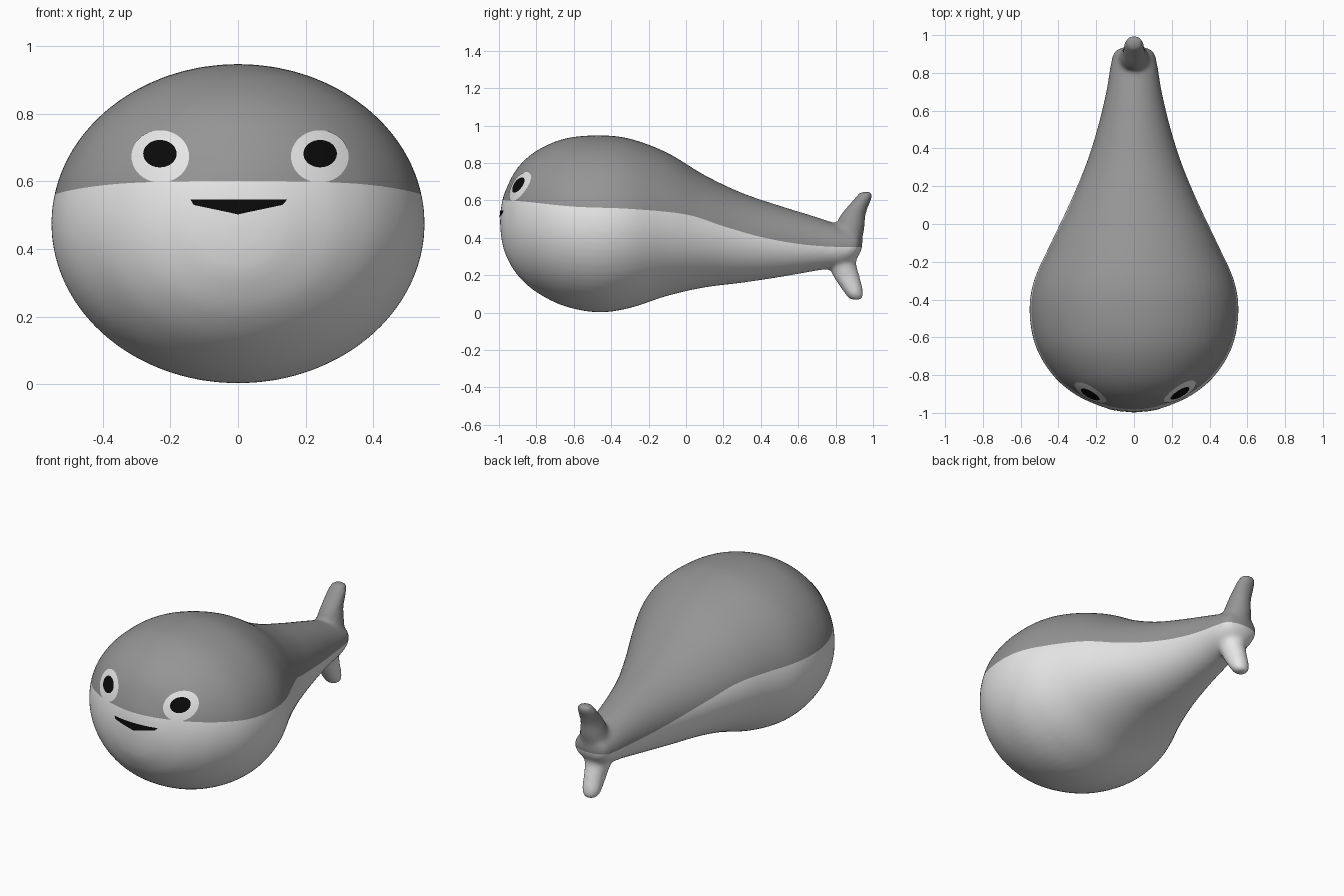
import bpy, bmesh, math
from mathutils import Vector
from mathutils.bvhtree import BVHTree

if "Cube" in bpy.data.objects:
    bpy.data.objects.remove(bpy.data.objects["Cube"], do_unlink=True)


def make_material(name, value):
    mat = bpy.data.materials.new(name)
    mat.use_nodes = True
    color = (value, value, value, 1)
    mat.diffuse_color = color
    mat.node_tree.nodes["Principled BSDF"].inputs["Base Color"].default_value = color
    return mat


grey = make_material("grey back", 0.3)
pale = make_material("pale belly", 0.8)
black = make_material("black", 0.003)


def spline(points, steps):
    """Catmull-Rom curve through tuples of any size."""
    pts = [Vector(p) for p in points]
    out = []
    for i in range(len(pts) - 1):
        a, b, c, d = (pts[min(max(j, 0), len(pts) - 1)] for j in range(i - 1, i + 3))
        for s in range(steps):
            t = s / steps
            out.append(b + 0.5 * t * ((c - a) + t * ((2 * a - 5 * b + 4 * c - d)
                                                     + t * (3 * (b - c) + d - a))))
    return out + [pts[-1]]


def loft(bm, stations, place, sides=64):
    """Skin elliptical rings; a station is (position, high, low, half width)."""
    rings = []
    for pos, high, low, width in spline(stations, 6):
        mid, half = (high + low) / 2, max(abs(high - low) / 2, 0.001)
        width = max(width, 0.001)
        rings.append([bm.verts.new(place(pos, width * math.cos(a), mid + half * math.sin(a)))
                      for a in (math.tau * k / sides for k in range(sides))])
    for r, s in zip(rings, rings[1:]):
        for k in range(sides):
            n = (k + 1) % sides
            bm.faces.new((r[k], r[n], s[n], s[k]))
    bm.faces.new(rings[0])
    bm.faces.new(rings[-1])


# Body stations: y, top, bottom, half width
body_stations = [
    (-.995, .485, .485, 0), (-.985, .585, .385, .10), (-.96, .665, .30, .19),
    (-.90, .775, .20, .315), (-.80, .865, .11, .43), (-.65, .93, .035, .52),
    (-.47, .948, .002, .553), (-.30, .93, .025, .53), (-.1, .855, .09, .44),
    (.1, .735, .135, .345), (.3, .64, .16, .26), (.5, .572, .19, .195),
    (.7, .51, .225, .147), (.85, .46, .25, .122), (.92, .43, .30, .095),
    (.947, .37, .37, 0)]
# Fluke stations: z, back, front, half width
upper_fluke = [
    (.38, .94, .78, .09), (.46, .955, .80, .075), (.52, .96, .825, .062),
    (.58, .98, .875, .056), (.62, .997, .91, .05), (.642, .995, .93, .035),
    (.65, .968, .968, 0)]
lower_fluke = [
    (.36, .93, .76, .09), (.27, .91, .76, .075), (.20, .927, .785, .062),
    (.13, .945, .83, .056), (.095, .948, .855, .05), (.073, .94, .875, .035),
    (.066, .91, .91, 0)]


def join_smooth(name, parts):
    """Fuse closed lofts into one skin with soft joints."""
    objs = []
    for stations, place in parts:
        bm = bmesh.new()
        loft(bm, stations, place)
        bmesh.ops.recalc_face_normals(bm, faces=bm.faces)
        mesh = bpy.data.meshes.new(name)
        bm.to_mesh(mesh)
        bm.free()
        objs.append(bpy.data.objects.new(name, mesh))
        bpy.context.collection.objects.link(objs[-1])
    main = objs[0]
    for other in objs[1:]:
        union = main.modifiers.new("union", 'BOOLEAN')
        union.operation, union.object = 'UNION', other
    remesh = main.modifiers.new("remesh", 'REMESH')
    remesh.mode, remesh.voxel_size = 'VOXEL', 0.0125
    smooth = main.modifiers.new("smooth", 'SMOOTH')
    smooth.factor, smooth.iterations = 0.5, 10
    graph = bpy.context.evaluated_depsgraph_get()
    mesh = bpy.data.meshes.new_from_object(main.evaluated_get(graph))
    main.modifiers.clear()
    main.data = mesh
    for other in objs[1:]:
        bpy.data.objects.remove(other, do_unlink=True)
    return main


def along_y(p, w, h):
    return (w, p, h)


def along_z(p, w, h):
    return (w, h, p)


body = join_smooth("body", [(body_stations, along_y), (upper_fluke, along_z),
                            (lower_fluke, along_z)])

# Height of the colour line along the body
line = spline([(-1.1, .605), (-.9, .597), (-.6, .567), (-.3, .555), (0, .525), (.2, .462),
               (.4, .405), (.6, .368), (.8, .352), (1.1, .35)], 8)


def line_height(y):
    for a, b in zip(line, line[1:]):
        if y <= b.x:
            return a.y + (b.y - a.y) * (y - a.x) / (b.x - a.x)
    return line[-1].y


# Straighten the line, cut the skin along it, bend it back
bm = bmesh.new()
bm.from_mesh(body.data)
for v in bm.verts:
    v.co.z -= line_height(v.co.y)
bmesh.ops.bisect_plane(bm, geom=bm.verts[:] + bm.edges[:] + bm.faces[:], dist=0.0005,
                       plane_co=(0, 0, 0), plane_no=(0, 0, 1))
for f in bm.faces:
    f.material_index = 0 if f.calc_center_median().z > 0 else 1
    f.smooth = True
for v in bm.verts:
    v.co.z += line_height(v.co.y)
body.data.materials.clear()
body.data.materials.append(grey)
body.data.materials.append(pale)
bm.to_mesh(body.data)
skin = BVHTree.FromBMesh(bm)
bm.free()


def plate(name, outline, mat, lift, rings=6):
    """Thin patch laid on the front of the body; outline is in x and z."""
    centre = sum(outline, Vector((0, 0))) / len(outline)
    n = len(outline)

    def on_skin(p):
        hit, normal, _, _ = skin.ray_cast(Vector((p.x, -2, p.y)), Vector((0, 1, 0)))
        return hit + normal * lift

    bm = bmesh.new()
    hub = bm.verts.new(on_skin(centre))
    loops = [[bm.verts.new(on_skin(centre.lerp(p, r / rings))) for p in outline]
             for r in range(1, rings + 1)]
    for k in range(n):
        m = (k + 1) % n
        bm.faces.new((hub, loops[0][k], loops[0][m]))
        for a, b in zip(loops, loops[1:]):
            bm.faces.new((a[k], b[k], b[m], a[m]))
    for f in bm.faces:
        f.smooth = True
        f.normal_update()
        if f.normal.y > 0:
            f.normal_flip()
    mesh = bpy.data.meshes.new(name)
    bm.to_mesh(mesh)
    bm.free()
    mesh.materials.append(mat)
    bpy.context.collection.objects.link(bpy.data.objects.new(name, mesh))


def oval(x, z, rx, rz):
    return [Vector((x + rx * math.cos(a), z + rz * math.sin(a)))
            for a in (math.tau * k / 40 for k in range(40))]


# Eyes
for side, x in (("right", -.229), ("left", .241)):
    plate(side + "_eye_ring", oval(x, .673, .085, .077), pale, 0.003)
    plate(side + "_pupil", oval(x, .680, .049, .040), black, 0.006)

# Mouth
corners = [Vector(p) for p in ((-.14, .546), (.145, .546), (.13, .53), (.03, .509),
                               (0, .502), (-.03, .509), (-.13, .53))]
mouth = [a.lerp(b, s / 6) for a, b in zip(corners, corners[1:] + corners[:1]) for s in range(6)]
plate("mouth", mouth, black, 0.004)
